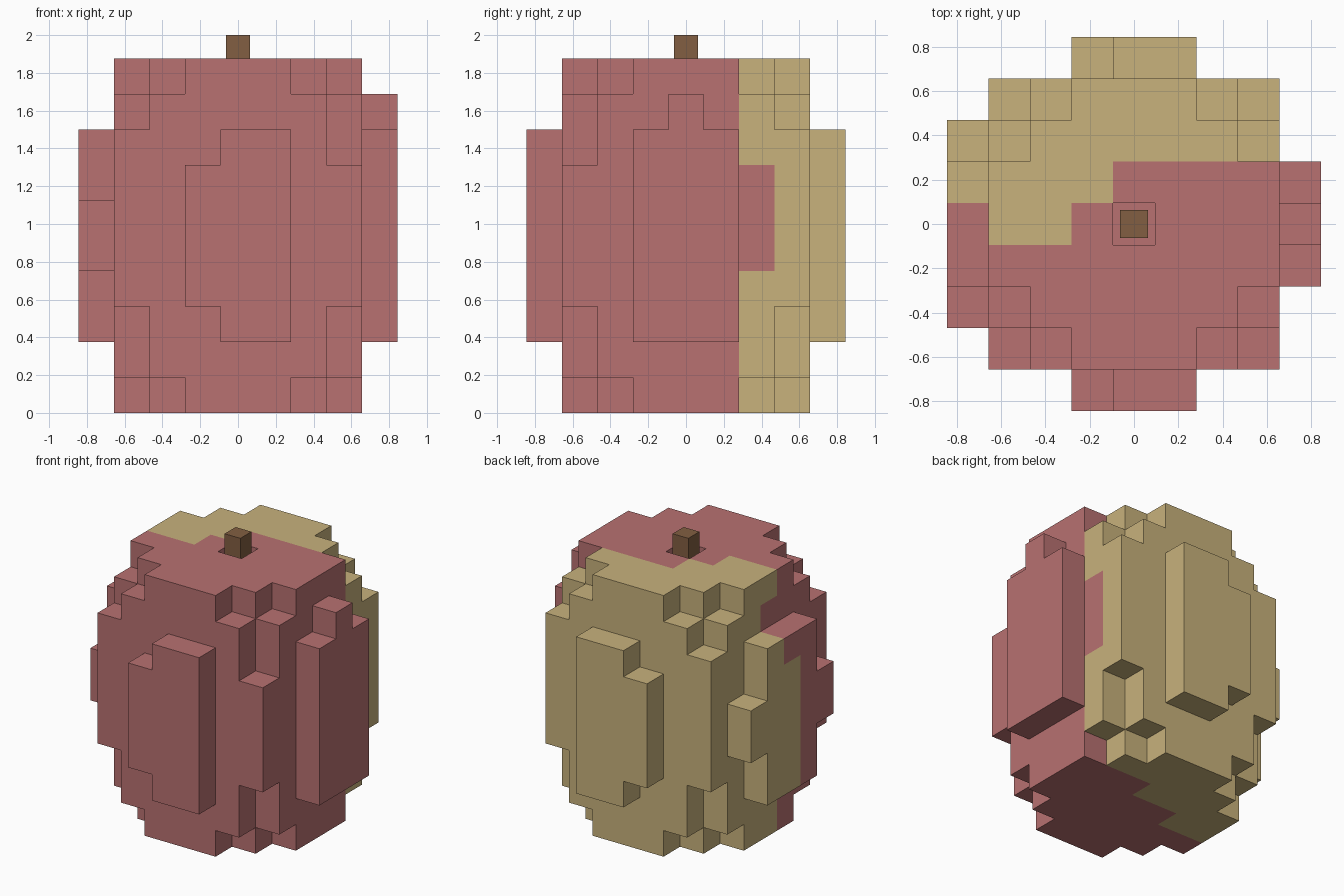
import bpy, bmesh
from mathutils import Vector

if "Cube" in bpy.data.objects:
    bpy.data.objects.remove(bpy.data.objects["Cube"])

U = 0.1875      # block size
LAYERS = 10


def material(name, rgb):
    m = bpy.data.materials.new(name)
    m.diffuse_color = (*rgb, 1)
    m.use_nodes = True
    m.node_tree.nodes["Principled BSDF"].inputs["Base Color"].default_value = m.diffuse_color
    return m


red = material("dusty red", (0.479, 0.165, 0.165))
tan = material("pale tan", (0.578, 0.445, 0.202))
brown = material("stem brown", (0.223, 0.114, 0.054))


# Rounded barrel body: row half-width for each layer
def in_body(i, j, k):
    a, b = abs(i), abs(j)
    if a > 3 or b > 3 or (i == j == 0 and k == 9):   # pit under the stem
        return False
    if k in (0, 9):
        return a + b <= 4
    if k in (1, 2, 8):
        return a + b <= 5
    if (i, j, k) == (3, -3, 7):
        return False
    return True


cells = {(i, j, k) for i in range(-3, 4) for j in range(-3, 4)
         for k in range(LAYERS) if in_body(i, j, k)}


# Raised panels on the four sides
def column(i, j, low, high):
    cells.update((i, j, k) for k in range(low, high + 1))


for j in (-4, 4):
    column(-1, j, 3, 6)
    column(0, j, 2, 7)
    column(1, j, 2, 7)
for j in (-1, 0, 1):
    column(-4, j, 2, 7)
    column(4, j, 2, 8 if j == 0 else 7)
for j in (-2, 2):
    column(-4, j, 4, 5)


# Colour split: tan at the back, stepping forward on the left
def is_tan(i, j, k):
    if j >= 2:
        return not (i == 3 and j == 2 and 4 <= k <= 6)
    if j == 1:
        return i <= (0 if k < 5 else -1)
    return j == 0 and i <= -2 and k not in (7, 8)


# Skin the outside of the blocks
bm = bmesh.new()
corner_cache = {}


def corner(p):
    key = tuple(round(c * 2) for c in p)
    if key not in corner_cache:
        corner_cache[key] = bm.verts.new(p * U)
    return corner_cache[key]


for cell in sorted(cells):
    centre = Vector(cell) + Vector((0, 0, 0.5))
    for axis in range(3):
        for sign in (-1, 1):
            n = Vector((0, 0, 0))
            n[axis] = sign
            if tuple(int(c + n[a]) for a, c in enumerate(cell)) in cells:
                continue
            u = Vector((0, 0, 0))
            u[(axis + 1) % 3] = 1
            v = n.cross(u)
            quad = [corner(centre + (n + u * s + v * t) / 2)
                    for s, t in ((-1, -1), (1, -1), (1, 1), (-1, 1))]
            bm.faces.new(quad).material_index = int(is_tan(*cell))

# Merge flat areas of one colour
bmesh.ops.dissolve_limit(bm, angle_limit=0.01, verts=bm.verts[:],
                         edges=bm.edges[:], delimit={'MATERIAL'})
mesh = bpy.data.meshes.new("fruit_body")
bm.to_mesh(mesh)
bm.free()
mesh.materials.append(red)
mesh.materials.append(tan)
bpy.context.collection.objects.link(bpy.data.objects.new("fruit_body", mesh))

# Stem standing in the pit
bottom, top = 1.68, 2.0
bpy.ops.mesh.primitive_cube_add(size=1, location=(0, 0, (bottom + top) / 2))
stem = bpy.context.object
stem.name = "stem"
stem.scale = (0.125, 0.125, top - bottom)
stem.data.materials.append(brown)
